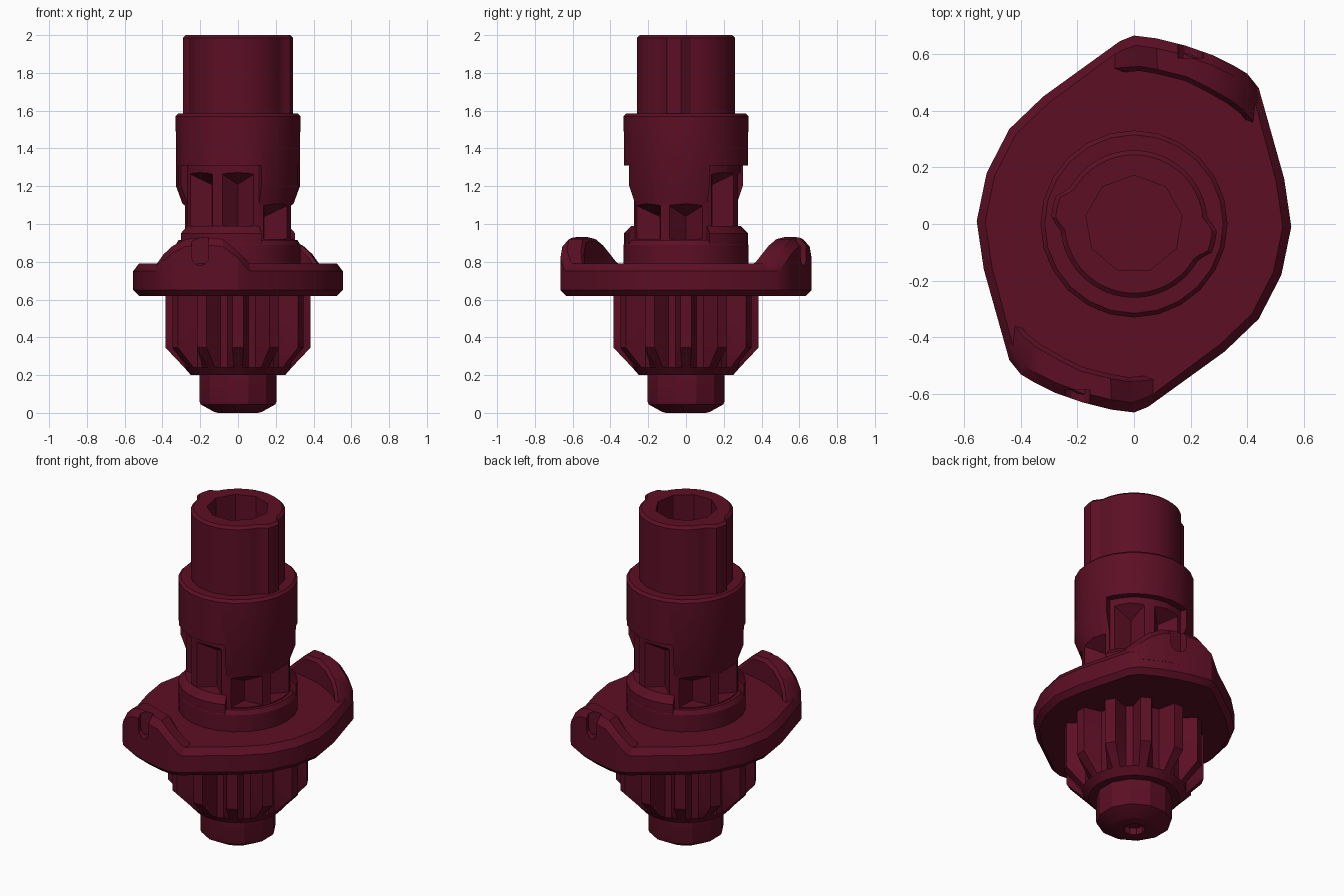
import bpy, bmesh, math
from mathutils import Matrix, Vector

if "Cube" in bpy.data.objects:
    bpy.data.objects.remove(bpy.data.objects["Cube"])

maroon = bpy.data.materials.new("dark maroon")
maroon.diffuse_color = (0.107, 0.0046, 0.0185, 1)
maroon.use_nodes = True
maroon.node_tree.nodes["Principled BSDF"].inputs["Base Color"].default_value = maroon.diffuse_color


def loft(name, rings):
    """Solid skinned through rings of 3D points, closed with end caps."""
    bm = bmesh.new()
    rows = [[bm.verts.new(p) for p in r] for r in rings]
    n = len(rows[0])
    for a, b in zip(rows, rows[1:]):
        for i in range(n):
            j = (i + 1) % n
            bm.faces.new((a[i], a[j], b[j], b[i]))
    bm.faces.new(rows[0][::-1])
    bm.faces.new(rows[-1])
    bmesh.ops.recalc_face_normals(bm, faces=bm.faces)
    me = bpy.data.meshes.new(name)
    bm.to_mesh(me)
    bm.free()
    ob = bpy.data.objects.new(name, me)
    me.materials.append(maroon)
    bpy.context.collection.objects.link(ob)
    return ob


def ring(r, z, n, turn=0.0):
    return [(r * math.cos(turn + math.tau * i / n),
             r * math.sin(turn + math.tau * i / n), z) for i in range(n)]


def lathe(name, profile, n, turn=0.0):
    return loft(name, [ring(r, z, n, turn) for r, z in profile])


def sector(name, section, a0, a1, steps=8):
    """Sweep a closed (r, z) section between two angles in degrees."""
    rings = []
    for i in range(steps + 1):
        a = math.radians(a0 + (a1 - a0) * i / steps)
        rings.append([(r * math.cos(a), r * math.sin(a), z) for r, z in section])
    return loft(name, rings)


def spin(ob, deg):
    ob.data.transform(Matrix.Rotation(math.radians(deg), 4, 'Z'))
    return ob


def cut(target, cutter):
    cutter.hide_render = True
    mod = target.modifiers.new("cut", 'BOOLEAN')
    mod.operation = 'DIFFERENCE'
    mod.solver = 'EXACT'
    mod.object = cutter
    bpy.context.view_layer.objects.active = target
    bpy.ops.object.modifier_apply(modifier=mod.name)
    bpy.data.objects.remove(cutter)


# lower spigot with a small centre hole
spigot = lathe("lower_spigot", [(0.11, 0), (0.13, 0.005), (0.205, 0.045),
                                (0.21, 0.06), (0.21, 0.25)], 12, math.pi / 12)
cut(spigot, lathe("hole_cutter", [(0.06, -0.05), (0.06, 0.04)], 10))

# pinion: twelve tapered teeth, coned at the lower end
teeth = []
for k in range(12):
    for da, r in ((-11, 0.285), (-4.5, 0.385), (4.5, 0.385), (11, 0.285)):
        teeth.append((math.radians(30 * k + da), r))
loft("pinion", [[(min(r, lim) * math.cos(a), min(r, lim) * math.sin(a), z)
                 for a, r in teeth]
                for lim, z in ((0.25, 0.2), (0.285, 0.24), (0.385, 0.345), (0.385, 0.66))])

# flange plate, symmetric under a half turn
half = [(0.555, -0.01), (0.53, 0.16), (0.44, 0.48), (0.40, 0.53), (0.30, 0.585),
        (0.18, 0.63), (0.08, 0.655), (0.0, 0.665), (-0.05, 0.645), (-0.32, 0.45),
        (-0.44, 0.335), (-0.52, 0.18)]
outline = [Vector(p) for p in half] + [-Vector(p) for p in half]


def flange_ring(inset, z):
    return [(*(p * (1 - inset / p.length)), z) for p in outline]


loft("flange", [flange_ring(0.03, 0.62), flange_ring(0, 0.65),
                flange_ring(0, 0.75), flange_ring(0.03, 0.79)])

# raised lugs on the rim: (outer x, y, inner x, y, height)
stations = [(0.447, 0.455, 0.42, 0.33, 0.775), (0.43, 0.49, 0.40, 0.36, 0.80),
            (0.40, 0.53, 0.375, 0.39, 0.84), (0.35, 0.56, 0.33, 0.425, 0.885),
            (0.28, 0.595, 0.26, 0.465, 0.92), (0.18, 0.63, 0.18, 0.505, 0.93),
            (0.08, 0.655, 0.08, 0.53, 0.92), (0.0, 0.665, 0.02, 0.54, 0.86),
            (-0.05, 0.645, -0.05, 0.535, 0.80), (-0.09, 0.616, -0.09, 0.53, 0.775)]
lugs = []
for name, deg in (("back_lug", 0), ("front_lug", 180)):
    rings = []
    for ox, oy, ix, iy, h in stations:
        o, i = Vector((ox, oy)), Vector((ix, iy))
        c = o + (i - o).normalized() * 0.035
        rings.append([(*o, 0.70), (*o, max(h - 0.04, 0.74)), (*c, h),
                      (*(i * 1.03), h), (*i, max(h - 0.02, 0.75)), (*i, 0.70)])
    lug = spin(loft(name, rings), deg)
    # rounded slot in the outer face
    u = [(0.245, 1.0), (0.155, 1.0)]
    u += [(0.2 - 0.045 * math.cos(math.pi * k / 6), 0.825 - 0.045 * math.sin(math.pi * k / 6))
          for k in range(7)]
    cut(lug, spin(loft("slot_cutter", [[(x, y, z) for x, z in u] for y in (0.585, 0.75)]), deg))
    lugs.append(lug)

# column: collar, neck and sleeve
column = lathe("column", [(0.33, 0.74), (0.33, 0.89), (0.315, 0.915), (0.295, 0.915),
                          (0.295, 1.11), (0.328, 1.2), (0.33, 1.57), (0.315, 1.585)], 24)
for deg in (0, 180):
    # tall windows under the sleeve
    cut(column, spin(sector("window_cutter",
                            [(0.288, 0.98), (0.42, 0.98), (0.42, 1.31), (0.288, 1.31)],
                            22.5, 112.5), deg))
# V grooves round the neck, with ceilings sloping inward
for k in range(8):
    tall = k % 4 in (1, 2)
    z0, z1 = (0.99, 1.31) if tall else (0.92, 1.14)
    reach, w = 0.34, 0.155
    tri = [(0.2, 0), (reach, -w), (reach, w)]
    bottom = [(x, y, z0) for x, y in tri]
    top = [(x, y, z1 - (0.1 if x < 0.3 else -0.0)) for x, y in tri]
    cut(column, spin(loft("groove_cutter", [bottom, top]), 45 * k))

# raised collar shoulders beneath the tall windows
for name, deg in (("back_shoulder", 0), ("front_shoulder", 180)):
    spin(sector(name, [(0.22, 0.88), (0.328, 0.88), (0.328, 0.95), (0.29, 0.99),
                       (0.22, 0.99)], 22.5, 112.5), deg)


# top tube with two rounded keys
def tube_ring(inset, z):
    pts = []
    for k in range(72):
        a = math.radians(5 * k)
        off = abs((5 * k + 12 + 90) % 180 - 90)
        r = 0.26 + 0.033 * max(0, min(1, (16 - off) / 8)) - inset
        pts.append((r * math.cos(a), r * math.sin(a), z))
    return pts


tube = loft("top_tube", [tube_ring(0, 1.56), tube_ring(0, 1.985), tube_ring(0.016, 2.0)])
cut(tube, lathe("bore_cutter", [(0.172, 1.4), (0.172, 2.1)], 9, math.pi / 2))

# smooth shading with crisp edges
for ob in bpy.context.collection.objects:
    bpy.ops.object.select_all(action='DESELECT')
    ob.select_set(True)
    bpy.context.view_layer.objects.active = ob
    bpy.ops.object.shade_smooth_by_angle(angle=math.radians(28))
